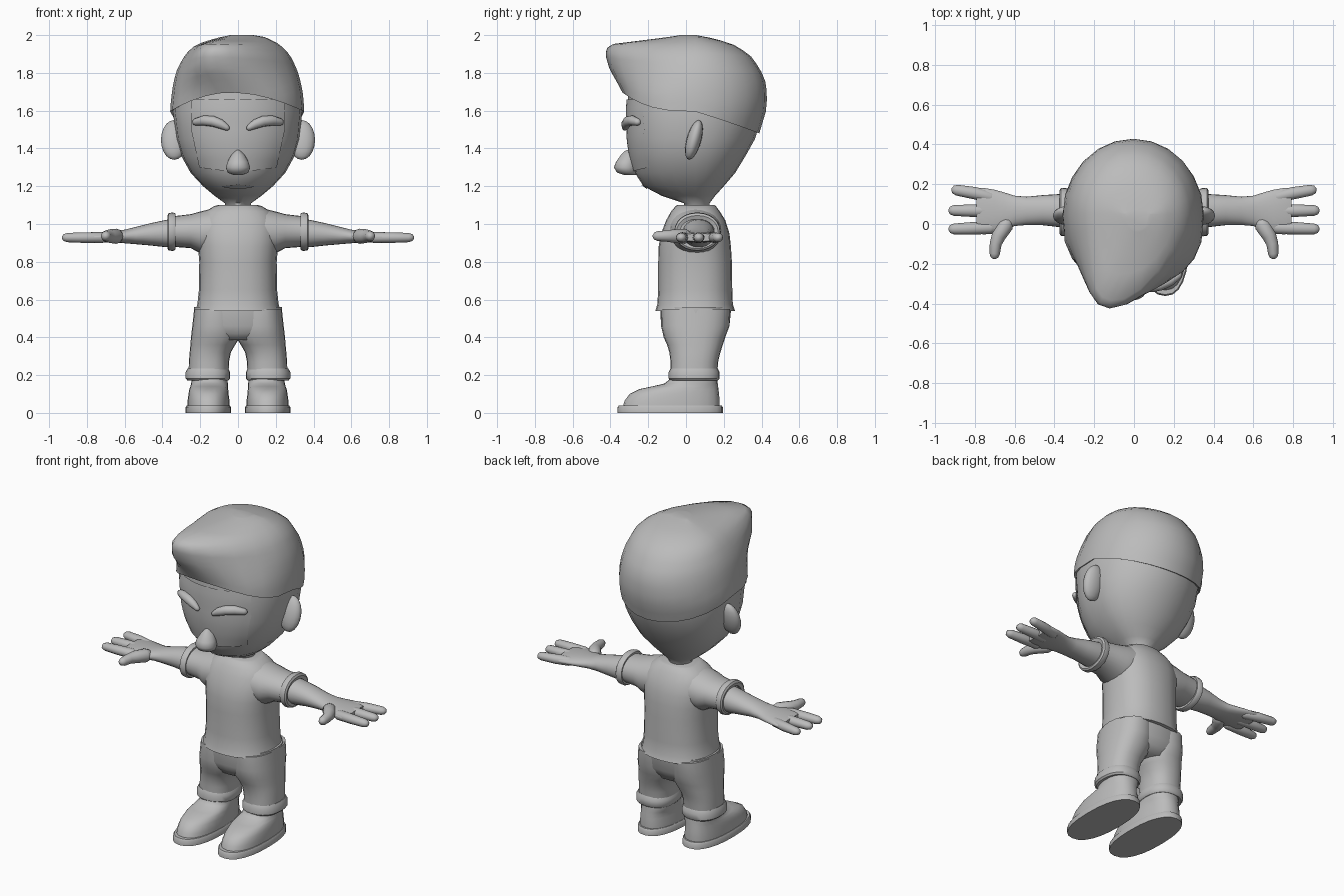
import bpy, bmesh, math
from mathutils import Vector

if "Cube" in bpy.data.objects:
    bpy.data.objects.remove(bpy.data.objects["Cube"])

grey = bpy.data.materials.new("plain grey")
grey.diffuse_color = (0.5, 0.5, 0.5, 1)
grey.use_nodes = True
grey.node_tree.nodes["Principled BSDF"].inputs["Base Color"].default_value = grey.diffuse_color
N = 24
ANGLES = [2 * math.pi * i / N for i in range(N)]


def finish(name, bm, mirror=False, angle=40):
    bmesh.ops.recalc_face_normals(bm, faces=bm.faces)
    me = bpy.data.meshes.new(name)
    bm.to_mesh(me)
    bm.free()
    me.materials.append(grey)
    me.shade_smooth()
    me.set_sharp_from_angle(angle=math.radians(angle))
    ob = bpy.data.objects.new(name, me)
    bpy.context.collection.objects.link(ob)
    if mirror:
        ob.modifiers.new("Mirror", 'MIRROR')
    return ob


def loft(name, rings, mirror=False, closed=False, angle=40):
    """Skin a list of equal-length closed rings."""
    bm = bmesh.new()
    vs = [[bm.verts.new(p) for p in r] for r in rings]
    n = len(vs[0])
    pairs = list(zip(vs, vs[1:])) + ([(vs[-1], vs[0])] if closed else [])
    for a, b in pairs:
        for i in range(n):
            j = (i + 1) % n
            bm.faces.new((a[i], a[j], b[j], b[i]))
    if not closed:
        bm.faces.new(vs[0])
        bm.faces.new(vs[-1])
    return finish(name, bm, mirror, angle)


def power(v, e):
    return math.copysign(abs(v) ** e, v)


def level(z, x0, x1, y0, y1, e=0.85):
    """Horizontal rounded ring between bounds."""
    return [Vector(((x0 + x1) / 2 + (x1 - x0) / 2 * power(math.cos(t), e),
                    (y0 + y1) / 2 + (y1 - y0) / 2 * power(math.sin(t), e), z)) for t in ANGLES]


def slice_x(x, y0, y1, z0, z1, e=0.95):
    """Upright ring across the x axis."""
    return [Vector((x, p.x, p.y)) for p in level(0, y0, y1, z0, z1, e)]


def tube(name, pts, radii, mirror=False, flat=1.0, n=12):
    """Tapered tube along a path with rounded ends."""
    pts = [Vector(p) for p in pts]
    d0, d1 = (pts[1] - pts[0]).normalized(), (pts[-1] - pts[-2]).normalized()
    r0, r1 = radii[0], radii[-1]
    path = [pts[0] - d0 * r0, pts[0] - d0 * r0 * .7] + pts + [pts[-1] + d1 * r1 * .7, pts[-1] + d1 * r1]
    rad = [r0 * .2, r0 * .72] + list(radii) + [r1 * .72, r1 * .2]
    rings = []
    for i, p in enumerate(path):
        d = (path[min(i + 1, len(path) - 1)] - path[max(i - 1, 0)]).normalized()
        side = d.cross(Vector((0, 0, 1))).normalized()
        up = side.cross(d)
        rings.append([p + rad[i] * (side * math.cos(a) + up * flat * math.sin(a))
                      for a in (2 * math.pi * k / n for k in range(n))])
    return loft(name, rings, mirror, angle=60)


def ball(name, c, r, tilt=0, mirror=False):
    bm = bmesh.new()
    bmesh.ops.create_uvsphere(bm, u_segments=16, v_segments=10, radius=1)
    for v in bm.verts:
        p = v.co.copy()
        v.co = Vector((c[0] + p.x * r[0], c[1] + p.y * r[1] + tilt * p.z, c[2] + p.z * r[2]))
    return finish(name, bm, mirror, 60)


# Head and hair profiles: z, left, right, front, back, tip shift, front roundness
HEAD = [(1.06, -.065, .065, -.01, .12, 0, 1), (1.11, -.07, .07, -.01, .125, 0, 1),
        (1.15, -.125, .125, -.13, .155, 0, .9), (1.2, -.185, .185, -.225, .2, 0, .8),
        (1.27, -.25, .25, -.27, .26, 0, .75), (1.36, -.3, .3, -.295, .315, 0, .75),
        (1.45, -.327, .327, -.308, .365, 0, .75), (1.6, -.345, .34, -.312, .412, 0, .75),
        (1.75, -.32, .32, -.3, .4, 0, .8)]
HAIR = [(1.47, -.336, .336, -.315, .385, 0, .72), (1.6, -.36, .351, -.322, .424, 0, .72),
        (1.68, -.352, .345, -.328, .43, 0, .75), (1.75, -.342, .333, -.365, .422, -.05, .95),
        (1.82, -.322, .312, -.405, .393, -.1, 1.15), (1.9, -.278, .272, -.428, .335, -.12, 1.25),
        (1.95, -.222, .222, -.41, .25, -.12, 1.4), (1.97, -.165, .185, -.25, .19, -.08, 1.2),
        (1.99, -.09, .14, -.09, .11, -.02, 1), (2.0, -.04, .08, -.03, .05, 0, 1)]
YC = 0.05


def lookup(table, z):
    z = max(table[0][0], min(z, table[-1][0]))
    for a, b in zip(table, table[1:]):
        if z <= b[0]:
            f = (z - a[0]) / (b[0] - a[0])
            return [p + (q - p) * f for p, q in zip(a, b)]


def skin(table, z, t):
    _, x0, x1, yf, yb, tip, e = lookup(table, z)
    c, s = math.cos(t), math.sin(t)
    x = (x0 + x1) / 2 + (x1 - x0) / 2 * c
    if s < 0:
        return Vector((x + tip * abs(s) ** 3, YC + (yf - YC) * abs(s) ** e, z))
    return Vector((x, YC + (yb - YC) * s, z))


def face_y(x, z):
    _, x0, x1, *_rest = lookup(HEAD, z)
    c = max(-1, min(1, (x - (x0 + x1) / 2) / ((x1 - x0) / 2)))
    return skin(HEAD, z, -math.acos(c)).y


def hairline(t):
    s = math.sin(t)
    return 1.595 + .1 * s * s - .015 * math.cos(t) * s * s if s < 0 else 1.595 - .115 * s


loft("head", [[skin(HEAD, r[0], t) for t in ANGLES] for r in HEAD], angle=70)

rings = []
K = 14
for k in range(K + 1):
    f = math.sin(k / K * math.pi / 2)
    rings.append([skin(HAIR, hairline(t) + (2 - hairline(t)) * f, t) for t in ANGLES])
inner = [Vector((p.x * .94, YC + (p.y - YC) * .94, p.z + .01)) for p in rings[0]]
loft("hair", [inner] + rings, angle=60)


def plate(name, rows, lift):
    """Thin sheet laid over the face from rows of (x, z)."""
    bm = bmesh.new()
    vs = [[bm.verts.new((x, face_y(x, z) - lift, z)) for x, z in r] for r in rows]
    for a, b in zip(vs, vs[1:]):
        for i in range(len(a) - 1):
            bm.faces.new((a[i], a[i + 1], b[i + 1], b[i]))
    return finish(name, bm)


# Face panel and mouth
U = [i / 8 - 1 for i in range(17)]
rows = []
for k in range(10):
    z = 1.3 + .36 * k / 9
    w = .205 + .043 * min(1, (z - 1.3) / .2)
    rows.append([(u * w, z - (.02 * (1 - u * u) if k == 0 else 0)) for u in U])
plate("face_panel", rows, .007)
plate("mouth", [[(u * .085, 1.197 + h * (1 - u * u)) for u in U] for h in (-.011, .011)], .009)

# Brows, nose, ears
brow = [(.06, 1.51), (.09, 1.528), (.13, 1.543), (.18, 1.548), (.222, 1.54)]
tube("brow", [(x, face_y(x, z) - .018, z) for x, z in brow], (.016, .025, .028, .027, .02), True)
loft("nose", [level(z, -w, w, y, -.26, 1) for z, w, y in
              ((1.26, .025, -.33), (1.272, .055, -.365), (1.3, .065, -.382), (1.33, .055, -.37),
               (1.365, .036, -.345), (1.385, .018, -.325), (1.393, .006, -.31))], angle=70)
ball("ear", (.338, .042, 1.445), (.07, .04, .105), .025, True)

# Shirt body, sleeves and rolled cuffs
loft("shirt", [level(z, -w, w, a, b) for z, w, a, b in
               ((.54, .215, -.15, .25), (.54, .226, -.162, .26), (.575, .215, -.152, .248),
                (.65, .207, -.147, .245), (.8, .205, -.147, .243), (.88, .212, -.145, .238),
                (.95, .218, -.132, .23), (1.02, .208, -.105, .208), (1.065, .175, -.08, .18),
                (1.095, .125, -.055, .158), (1.1, .105, -.045, .15))], angle=50)
loft("sleeve", [slice_x(*r) for r in
                ((.12, -.09, .19, .84, 1.085), (.2, -.08, .185, .845, 1.066), (.25, -.06, .175, .872, 1.052),
                 (.35, -.045, .165, .88, 1.04))], True)
loft("sleeve_cuff", [slice_x(*r) for r in
                     ((.334, -.03, .15, .895, 1.025), (.33, -.055, .175, .865, 1.055),
                      (.345, -.062, .182, .857, 1.061), (.367, -.06, .18, .86, 1.058),
                      (.374, -.05, .17, .87, 1.045), (.367, -.03, .15, .895, 1.025))], True, True)

# Arm with palm
loft("arm", [slice_x(*r) for r in
             ((.3, -.02, .15, .88, 1.03), (.38, -.015, .15, .877, 1.022), (.46, -.006, .145, .886, 1.005),
              (.54, -.005, .137, .893, .985), (.6, -.01, .142, .898, .97), (.65, -.035, .158, .9, .964),
              (.7, -.05, .172, .903, .96), (.76, -.052, .182, .903, .956), (.79, -.04, .175, .908, .95))], True, angle=60)
tube("finger_back", [(.72, .135, .928), (.8, .155, .928), (.89, .17, .928)], (.03, .031, .027), True, .9)
tube("finger_middle", [(.73, .066, .928), (.82, .067, .928), (.905, .068, .928)], (.032, .031, .027), True, .9)
tube("finger_front", [(.72, -.018, .928), (.82, -.022, .928), (.905, -.025, .928)], (.032, .031, .027), True, .9)
tube("thumb", [(.645, -.005, .935), (.68, -.06, .936), (.695, -.1, .936), (.7, -.15, .936)],
     (.04, .036, .03, .026), True, 1)

# Trousers
loft("hips", [level(z, -w, w, a, b) for z, w, a, b in
              ((.385, .15, -.09, .18), (.42, .225, -.115, .205), (.46, .24, -.133, .23),
               (.56, .232, -.135, .24))], angle=60)
loft("trouser_leg", [level(z, *r) for z, *r in
                     ((.2, .05, .262, -.083, .165), (.27, .048, .26, -.082, .17), (.32, .038, .256, -.088, .182),
                      (.36, .015, .252, -.1, .195), (.4, -.01, .249, -.118, .208), (.46, -.01, .242, -.132, .23),
                      (.55, -.01, .232, -.13, .235))], True, angle=60)
loft("trouser_cuff", [level(z, *r) for z, *r in
                      ((.18, .075, .24, -.06, .145), (.172, .05, .268, -.083, .17), (.182, .042, .277, -.092, .178),
                       (.215, .042, .277, -.092, .178), (.236, .052, .266, -.082, .168),
                       (.225, .075, .24, -.06, .145))], True, True)

# Shoes
loft("shoe", [level(z, *r) for z, *r in
              ((.03, .045, .268, -.335, .178), (.065, .045, .267, -.325, .178), (.1, .05, .262, -.298, .175),
               (.125, .052, .258, -.25, .172), (.14, .054, .252, -.18, .17), (.155, .054, .248, -.115, .168),
               (.175, .055, .246, -.09, .166), (.21, .058, .242, -.08, .162))], True, angle=60)
loft("shoe_sole", [level(z, *r) for z, *r in
                   ((0, .037, .277, -.362, .195), (.03, .037, .277, -.362, .195),
                    (.04, .043, .271, -.355, .188))], True)
